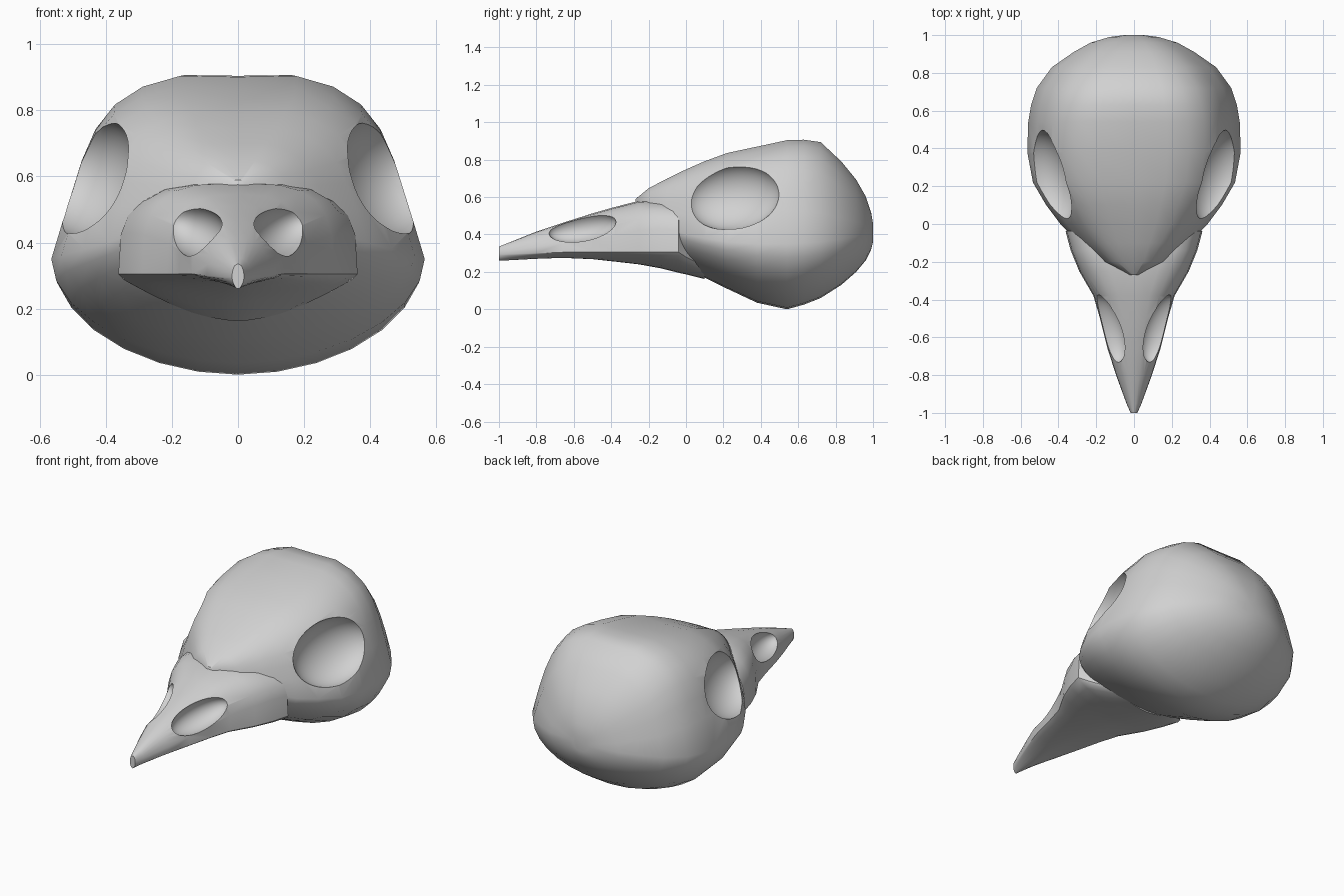
import bpy, bmesh, math

cube = bpy.data.objects.get("Cube")
if cube:
    bpy.data.objects.remove(cube, do_unlink=True)

bone = bpy.data.materials.new("bone_grey")
bone.use_nodes = True
GREY = (0.64, 0.64, 0.64, 1)
bone.diffuse_color = GREY
bone.node_tree.nodes["Principled BSDF"].inputs["Base Color"].default_value = GREY


def spow(v, p):
    return math.copysign(abs(v) ** p, v)


def loft(name, rings, sides, pinch=0.0, dent=0.0):
    """Skin super-elliptic sections.

    Ring: y, half width, top, widest height, bottom, roof and floor squareness.
    Pinch flattens the upper sides, dent lowers the roof's middle line.
    """
    bm = bmesh.new()
    loops = []
    for y, w, top, mid, low, roof, floor in rings:
        loop = []
        for i in range(sides):
            a = 2 * math.pi * i / sides
            c, s = math.cos(a), math.sin(a)
            e = 2 / (roof if s > 0 else floor)
            t = spow(s, e)
            x = w * spow(c, e) * (1 - pinch * math.sin(math.pi * max(t, 0)))
            z = mid + (top - mid if s > 0 else mid - low) * t
            if s > 0.99:
                z -= dent * w
            loop.append(bm.verts.new((x, y, z)))
        loops.append(loop)
    for a, b in zip(loops, loops[1:]):
        for i in range(sides):
            j = (i + 1) % sides
            bm.faces.new((a[i], a[j], b[j], b[i]))
    bm.faces.new(loops[0])
    bm.faces.new(loops[-1])
    bmesh.ops.recalc_face_normals(bm, faces=bm.faces)
    mesh = bpy.data.meshes.new(name)
    bm.to_mesh(mesh)
    bm.free()
    mesh.materials.append(bone)
    obj = bpy.data.objects.new(name, mesh)
    bpy.context.collection.objects.link(obj)
    return obj


def hollow(target, name, center, radii, turn):
    """Scoop a mirrored pair of ellipsoid cavities out of the target."""
    for side, label in ((1, "left"), (-1, "right")):
        x, y, z = center
        bpy.ops.mesh.primitive_uv_sphere_add(segments=48, ring_count=24, location=(side * x, y, z))
        cutter = bpy.context.object
        cutter.name = f"{label}_{name}_cutter"
        cutter.scale = radii
        tilt, roll, yaw = (math.radians(t) for t in turn)
        cutter.rotation_euler = (tilt, side * roll, side * yaw)
        cutter.data.materials.append(bone)
        cut = target.modifiers.new(f"{label}_{name}", 'BOOLEAN')
        cut.operation = 'DIFFERENCE'
        cut.solver = 'EXACT'
        cut.object = cutter
        bpy.context.view_layer.objects.active = target
        bpy.ops.object.modifier_apply(modifier=cut.name)
        bpy.data.objects.remove(cutter, do_unlink=True)


def smooth(obj, angle):
    bpy.ops.object.select_all(action='DESELECT')
    obj.select_set(True)
    bpy.context.view_layer.objects.active = obj
    bpy.ops.object.shade_smooth_by_angle(angle=math.radians(angle))


# Braincase, from the brow to the back of the head
cranium = loft("cranium", [
    (-0.27, 0.03, 0.59, 0.54, 0.50, 2.2, 2),
    (-0.20, 0.18, 0.65, 0.50, 0.40, 2.4, 2),
    (-0.10, 0.29, 0.705, 0.44, 0.30, 2.4, 1.9),
    (0.00, 0.39, 0.755, 0.40, 0.23, 2.5, 1.8),
    (0.10, 0.465, 0.80, 0.38, 0.17, 2.5, 1.8),
    (0.22, 0.535, 0.845, 0.36, 0.11, 2.6, 1.8),
    (0.38, 0.565, 0.88, 0.35, 0.035, 2.6, 1.9),
    (0.54, 0.56, 0.915, 0.35, 0.0, 2.6, 1.95),
    (0.63, 0.545, 0.918, 0.355, 0.025, 2.5, 2),
    (0.72, 0.515, 0.905, 0.36, 0.06, 2.4, 2),
    (0.83, 0.435, 0.80, 0.375, 0.13, 2.3, 2),
    (0.91, 0.32, 0.70, 0.39, 0.20, 2.2, 2),
    (0.96, 0.23, 0.61, 0.40, 0.26, 2.1, 2),
    (0.99, 0.13, 0.52, 0.41, 0.32, 2, 2),
    (1.00, 0.05, 0.46, 0.41, 0.36, 2, 2),
], 28, pinch=0.085, dent=0.025)
hollow(cranium, "eye_socket", (0.465, 0.25, 0.605), (0.15, 0.26, 0.185), (6, -22, -19))
smooth(cranium, 40)

# Upper beak, squaring off into the cheeks and tucked under the brow
beak = loft("beak", [
    (-1.00, 0.018, 0.335, 0.295, 0.26, 2.2, 1.7),
    (-0.95, 0.04, 0.355, 0.295, 0.262, 2.2, 1.6),
    (-0.80, 0.095, 0.415, 0.30, 0.27, 2.2, 1.5),
    (-0.66, 0.14, 0.462, 0.305, 0.275, 2.3, 1.5),
    (-0.50, 0.18, 0.513, 0.305, 0.268, 2.5, 1.5),
    (-0.38, 0.215, 0.547, 0.305, 0.255, 2.8, 1.5),
    (-0.25, 0.29, 0.58, 0.305, 0.24, 3.2, 1.5),
    (-0.14, 0.335, 0.582, 0.305, 0.22, 3.4, 1.5),
    (-0.04, 0.362, 0.57, 0.305, 0.195, 3.4, 1.5),
    (0.00, 0.32, 0.45, 0.28, 0.187, 3, 1.5),
    (0.10, 0.22, 0.35, 0.23, 0.162, 2.2, 1.5),
], 24)
hollow(beak, "nostril", (0.14, -0.555, 0.44), (0.092, 0.19, 0.08), (10, -8, -20))
smooth(beak, 40)
